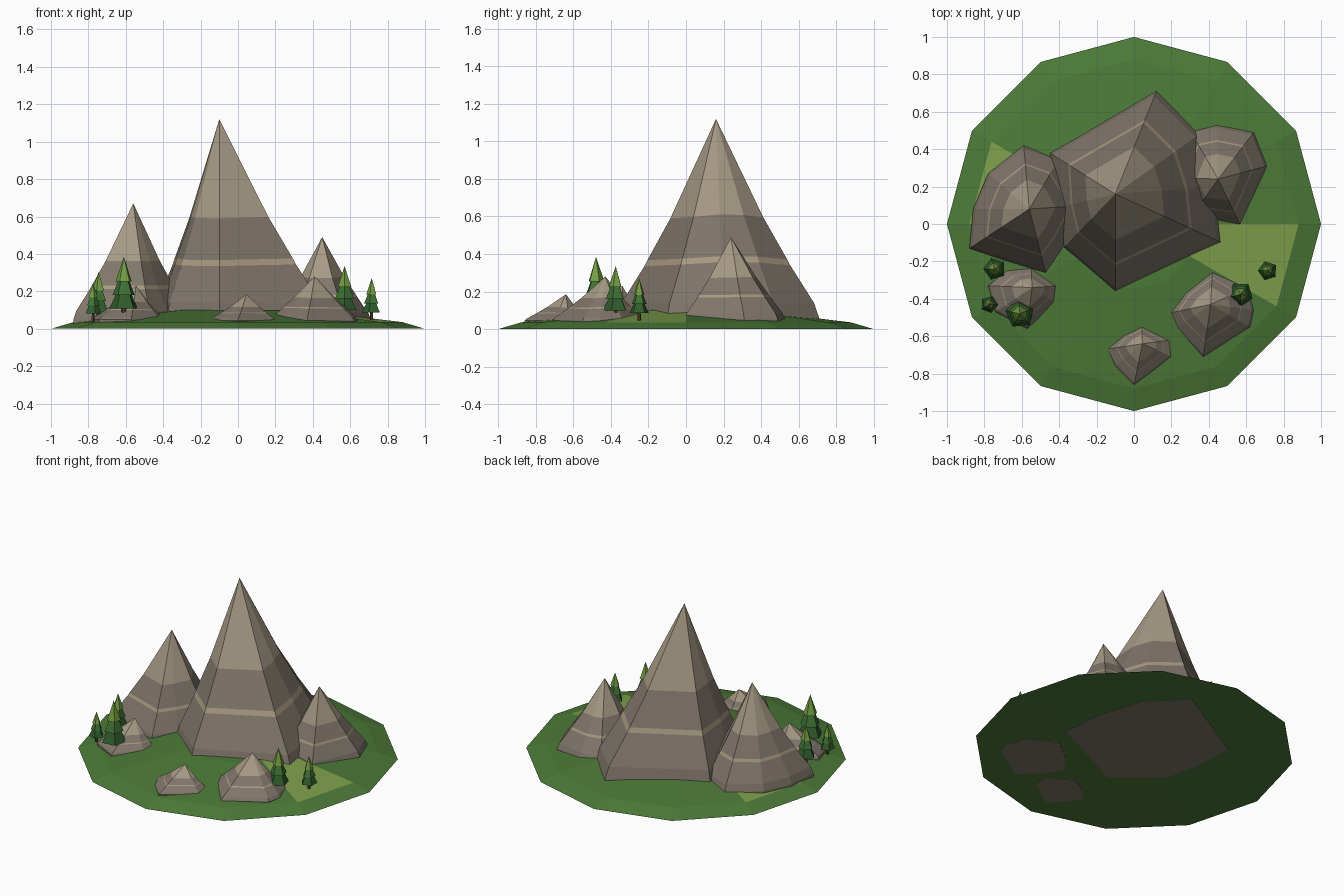
import bpy, bmesh, math, random

random.seed(4)
cube = bpy.data.objects.get("Cube")
if cube:
    bpy.data.objects.remove(cube, do_unlink=True)


def linear(c):
    c /= 255
    return c / 12.92 if c <= 0.04045 else ((c + 0.055) / 1.055) ** 2.4


def material(name, r, g, b):
    mat = bpy.data.materials.new(name)
    color = (linear(r), linear(g), linear(b), 1)
    mat.diffuse_color = color
    mat.use_nodes = True
    bsdf = mat.node_tree.nodes["Principled BSDF"]
    bsdf.inputs["Base Color"].default_value = color
    bsdf.inputs["Roughness"].default_value = 1
    return mat


grass = material("grass green", 76, 122, 56)
meadow = material("meadow green", 126, 160, 76)
rock = material("rock grey", 128, 118, 107)
peak = material("peak tan", 166, 154, 133)
strata = material("strata tan", 170, 155, 130)
bark = material("bark brown", 84, 60, 40)
pine_low = material("pine dark", 48, 92, 44)
pine_mid = material("pine green", 62, 114, 52)
pine_top = material("pine light", 116, 158, 66)


def finish(name, bm, mats):
    bmesh.ops.recalc_face_normals(bm, faces=bm.faces)
    mesh = bpy.data.meshes.new(name)
    bm.to_mesh(mesh)
    bm.free()
    for mat in mats:
        mesh.materials.append(mat)
    obj = bpy.data.objects.new(name, mesh)
    bpy.context.collection.objects.link(obj)
    return obj


def bridge(bm, low, high, index=0):
    """Quads between two closed rings of vertices."""
    n = len(low)
    faces = []
    for i in range(n):
        j = (i + 1) % n
        face = bm.faces.new((low[i], low[j], high[j], high[i]))
        face.material_index = index
        faces.append(face)
    return faces


def fan(bm, ring, tip, index=0):
    """Triangles from a ring to a single point."""
    for i in range(len(ring)):
        face = bm.faces.new((ring[i], ring[(i + 1) % len(ring)], tip))
        face.material_index = index


# Ground: a shallow twelve-sided dome with two meadow panels
def build_ground():
    bm = bmesh.new()
    sides = 12
    rings = []
    for radius, z in ((1, 0), (0.88, 0.035), (0.35, 0.1)):
        rings.append([bm.verts.new((radius * math.cos(math.tau * i / sides),
                                    radius * math.sin(math.tau * i / sides), z))
                      for i in range(sides)])
    bridge(bm, rings[0], rings[1])
    panels = bridge(bm, rings[1], rings[2])
    for i in (5, 11):
        panels[i].material_index = 1
    fan(bm, rings[2], bm.verts.new((0, 0, 0.105)))
    fan(bm, rings[0], bm.verts.new((0, 0, 0.005)))
    finish("ground", bm, (grass, meadow))


# Mountains: an irregular outline stepped inward up to the peak
PROFILE = ((0.0, 1.0, rock), (0.075, 0.95, rock), (0.27, 0.72, strata),
           (0.3, 0.69, rock), (0.51, 0.46, peak))


def build_mountain(name, apex, foot, outline, bottom=0.0):
    mats = (rock, strata, peak)
    ax, ay, top = apex
    bm = bmesh.new()
    wave = [random.uniform(-0.012, 0.012) for _ in outline]
    base = [bm.verts.new((x, y, bottom)) for x, y in outline]
    bm.faces.new(base)
    low, index = base, 0
    for height, scale, mat in PROFILE:
        ring = []
        for (x, y), w in zip(outline, wave):
            lift = height + w * (height > 0.1)
            ring.append(bm.verts.new((ax + (x - ax) * scale, ay + (y - ay) * scale,
                                      foot + (top - foot) * lift)))
        bridge(bm, low, ring, index)
        low, index = ring, mats.index(mat)
    fan(bm, low, bm.verts.new(apex), index)
    finish(name, bm, mats)


# Pines: five-sided trunk and three overlapping cones
def cone(bm, x, y, z, radius, tip, height, index, turn):
    before = set(bm.faces)
    made = bmesh.ops.create_cone(bm, cap_ends=True, segments=5, radius1=radius,
                                 radius2=tip, depth=height)
    for v in made["verts"]:
        cx, cy = v.co.x, v.co.y
        v.co.x = x + cx * math.cos(turn) - cy * math.sin(turn)
        v.co.y = y + cx * math.sin(turn) + cy * math.cos(turn)
        v.co.z += z + height / 2
    for face in set(bm.faces) - before:
        face.material_index = index


def build_pine(name, x, y, top, turn):
    foot = 0.04
    h = top - foot
    bm = bmesh.new()
    cone(bm, x, y, foot, 0.045 * h, 0.035 * h, 0.3 * h, 0, turn)
    cone(bm, x, y, foot + 0.2 * h, 0.23 * h, 0.06 * h, 0.36 * h, 1, turn)
    cone(bm, x, y, foot + 0.41 * h, 0.18 * h, 0.05 * h, 0.32 * h, 2, turn)
    cone(bm, x, y, foot + 0.62 * h, 0.13 * h, 0, 0.38 * h, 3, turn)
    finish(name, bm, (bark, pine_low, pine_mid, pine_top))


build_ground()
build_mountain("main_mountain", (-0.1, 0.16, 1.12), 0.06,
               ((0.12, 0.71), (-0.45, 0.38), (-0.43, 0.08), (-0.38, -0.13),
                (-0.1, -0.37), (0.47, -0.1), (0.44, 0.2), (0.35, 0.48)))
build_mountain("left_mountain", (-0.56, 0.08, 0.67), 0.05,
               ((-0.59, 0.42), (-0.78, 0.27), (-0.86, 0.08), (-0.88, -0.13),
                (-0.47, -0.27), (-0.37, -0.13), (-0.25, 0.1), (-0.4, 0.35)), 0.02)
build_mountain("right_mountain", (0.45, 0.24, 0.49), 0.05,
               ((0.44, 0.53), (0.3, 0.5), (0.2, 0.25), (0.3, 0.03),
                (0.57, -0.01), (0.71, 0.31), (0.64, 0.49)), 0.02)
build_mountain("front_left_rock", (-0.545, -0.34, 0.23), 0.05,
               ((-0.55, -0.23), (-0.68, -0.25), (-0.78, -0.33), (-0.74, -0.47),
                (-0.57, -0.56), (-0.42, -0.42), (-0.4, -0.33)), 0.02)
build_mountain("front_right_rock", (0.41, -0.43, 0.28), 0.045,
               ((0.42, -0.23), (0.25, -0.36), (0.17, -0.48), (0.22, -0.56),
                (0.37, -0.71), (0.62, -0.55), (0.64, -0.46), (0.61, -0.34)))
build_mountain("front_rock", (0.045, -0.64, 0.185), 0.045,
               ((0.04, -0.53), (-0.07, -0.59), (-0.15, -0.67), (-0.1, -0.76),
                (0.0, -0.86), (0.2, -0.71), (0.2, -0.62)))

build_pine("left_back_pine", -0.745, -0.24, 0.305, 0.3)
build_pine("left_outer_pine", -0.775, -0.43, 0.245, 0.9)
build_pine("left_tall_pine", -0.61, -0.48, 0.385, 0.1)
build_pine("right_inner_pine", 0.57, -0.375, 0.335, 0.6)
build_pine("right_outer_pine", 0.715, -0.25, 0.27, 0.3)
